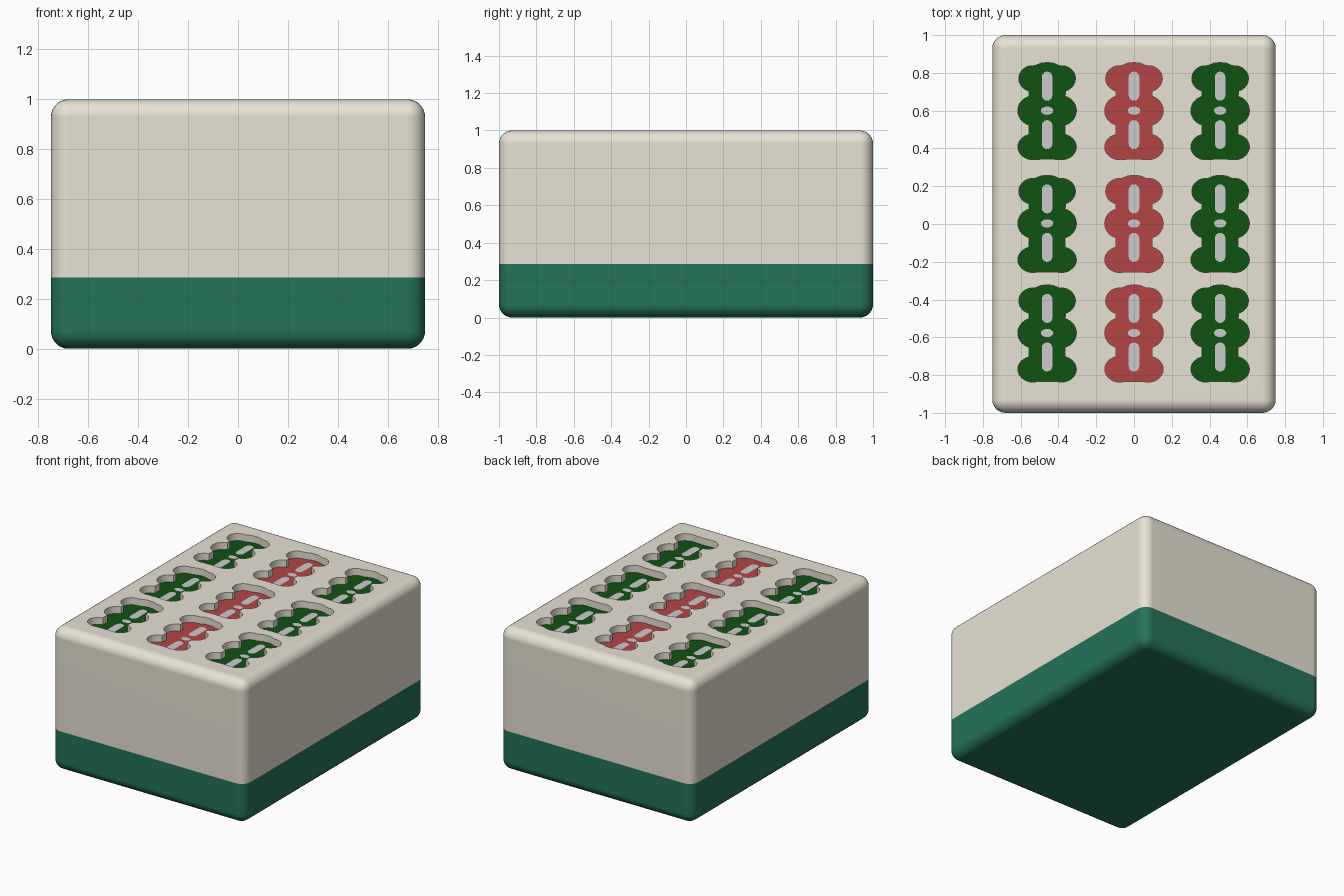
import bpy, bmesh
from math import sin, cos, radians, pi
from mathutils import Vector

if "Cube" in bpy.data.objects:
    bpy.data.objects.remove(bpy.data.objects["Cube"])

SPLIT, FLOOR = 0.285, 0.95
COLS, ROWS = (-0.46, 0.0, 0.456), (0.6, 0.003, -0.577)


def material(name, rgb):
    m = bpy.data.materials.new(name)
    m.diffuse_color = (*rgb, 1)
    m.use_nodes = True
    m.node_tree.nodes["Principled BSDF"].inputs["Base Color"].default_value = m.diffuse_color
    return m


ivory = material("ivory", (0.80, 0.76, 0.65))
back_green = material("back_green", (0.018, 0.17, 0.10))
ink_green = material("ink_green", (0.005, 0.085, 0.006))
ink_red = material("ink_red", (0.46, 0.06, 0.06))


def arc(cx, cy, rx, ry, a0, a1, n=14):
    return [(cx + rx * cos(radians(a0 + (a1 - a0) * i / n)),
             cy + ry * sin(radians(a0 + (a1 - a0) * i / n))) for i in range(n + 1)]


def slot(cy, half_len, r):
    return (arc(0, cy + half_len - r, r, r, 0, 180, 8)
            + arc(0, cy - half_len + r, r, r, 180, 360, 8))


# Three-lobed bamboo outline: right half, then mirrored
half = ([(0.035, 0.251), (0.062, 0.239)]
        + arc(0.078, 0.17, 0.072, 0.068, 95, -75)
        + arc(0.075, 0, 0.08, 0.078, 75, -75)
        + arc(0.075, -0.192, 0.08, 0.068, 75, -105))
outline = [(0, 0.255)] + half + [(0, -0.256)] + [(-x, y) for x, y in reversed(half)]
outline.reverse()
marks = [slot(0.13, 0.077, 0.028), arc(0, 0, 0.033, 0.022, 0, 337.5, 15),
         slot(-0.127, 0.077, 0.028)]


def new_object(name, bm, mats=()):
    me = bpy.data.meshes.new(name)
    bm.to_mesh(me)
    bm.free()
    for m in mats:
        me.materials.append(m)
    ob = bpy.data.objects.new(name, me)
    bpy.context.collection.objects.link(ob)
    return ob


def plates(name, shapes, centres, z, mats=(), height=0):
    """Flat polygons repeated at each centre, optionally extruded to solids."""
    bm = bmesh.new()
    for cx, cy in centres:
        for pts in shapes:
            f = bm.faces.new([bm.verts.new((cx + x, cy + y, z)) for x, y in pts])
            f.normal_update()
            if f.normal.z < 0:
                f.normal_flip()
    if height:
        ext = bmesh.ops.extrude_face_region(bm, geom=bm.faces[:], use_keep_orig=True)
        bmesh.ops.translate(bm, vec=(0, 0, height),
                            verts=[g for g in ext["geom"] if isinstance(g, bmesh.types.BMVert)])
        bmesh.ops.recalc_face_normals(bm, faces=bm.faces)
    return new_object(name, bm, mats)


# Rounded two-tone block
bm = bmesh.new()
bmesh.ops.create_cube(bm, size=1)
for v in bm.verts:
    v.co = Vector((v.co.x * 1.5, v.co.y * 2, v.co.z + 0.5))
bmesh.ops.bevel(bm, geom=bm.edges[:], offset=0.07, segments=7, profile=0.5, affect='EDGES')
bmesh.ops.bisect_plane(bm, geom=bm.verts[:] + bm.edges[:] + bm.faces[:],
                       plane_co=(0, 0, SPLIT), plane_no=(0, 0, 1))
for f in bm.faces:
    f.material_index = int(f.calc_center_median().z < SPLIT)
block = new_object("tile_block", bm, (ivory, back_green))

# Carve the nine recesses
centres = [(x, y) for x in COLS for y in ROWS]
cutter = plates("recess_cutter", [outline], centres, FLOOR, (ivory,), 0.2)
cutter.hide_render = True
mod = block.modifiers.new("recesses", 'BOOLEAN')
mod.operation, mod.solver, mod.object = 'DIFFERENCE', 'EXACT', cutter
bpy.context.view_layer.objects.active = block
block.select_set(True)
bpy.ops.object.modifier_apply(modifier=mod.name)
bpy.data.objects.remove(cutter)
bpy.ops.object.shade_smooth_by_angle(angle=radians(30))
wn = block.modifiers.new("clean_normals", 'WEIGHTED_NORMAL')
wn.keep_sharp = True

# Painted recess floors and their grey slots
plates("green_bamboo", [outline], [c for c in centres if c[0] != 0], FLOOR + 0.001, (ink_green,))
plates("red_bamboo", [outline], [c for c in centres if c[0] == 0], FLOOR + 0.001, (ink_red,))
plates("bamboo_slots", marks, centres, FLOOR + 0.003)
